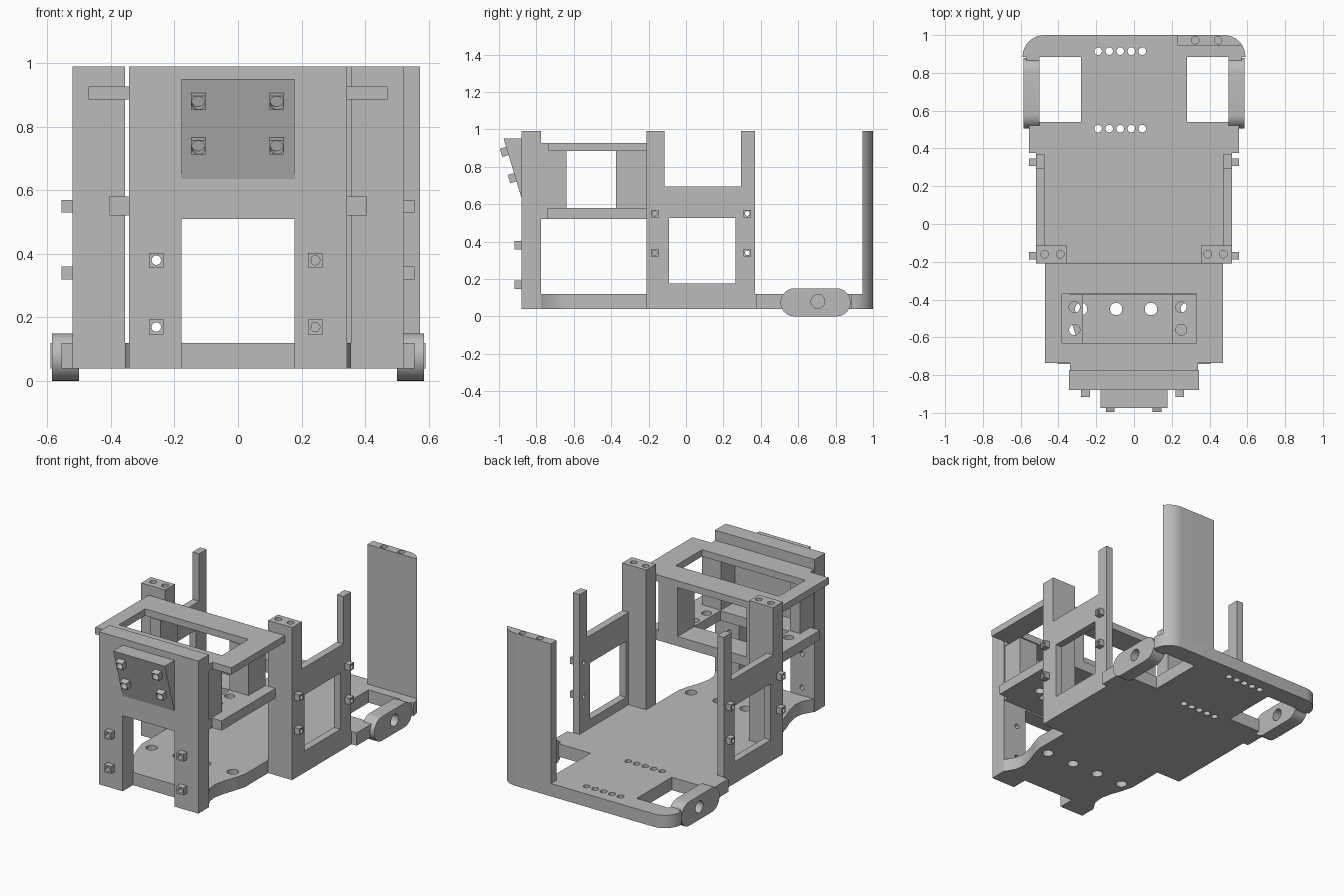
import bpy, bmesh, math
from mathutils import Matrix, Vector

if "Cube" in bpy.data.objects:
    bpy.data.objects.remove(bpy.data.objects["Cube"])

grey = bpy.data.materials.new("plain grey")
grey.use_nodes = True
grey.diffuse_color = (0.5, 0.5, 0.5, 1)
grey.node_tree.nodes["Principled BSDF"].inputs["Base Color"].default_value = (0.5, 0.5, 0.5, 1)

# Sketch planes: local u, v and the extrusion direction
TOP = Matrix.Identity(3)
SIDE = Matrix(((0, 0, 1), (1, 0, 0), (0, 1, 0)))    # u=y, v=z, extrude x
FRONT = Matrix(((1, 0, 0), (0, 0, -1), (0, 1, 0)))  # u=x, v=z, extrude -y


def rect(u0, u1, v0, v1):
    return [(u0, v0), (u1, v0), (u1, v1), (u0, v1)]


def arc(cu, cv, r, a0, a1, n=8):
    angles = [math.radians(a0 + (a1 - a0) * i / n) for i in range(n + 1)]
    return [(cu + r * math.cos(a), cv + r * math.sin(a)) for a in angles]


def circle(cu, cv, r, n=20):
    return arc(cu, cv, r, 0, 360, n)[:-1]


def mirrored(half):
    return half + [(-u, v) for u, v in reversed(half)]


def slab(name, plane, outline, lo, hi, holes=(), origin=(0, 0, 0)):
    """Extrude a flat outline with holes from lo to hi along the plane normal."""
    curve = bpy.data.curves.new(name, 'CURVE')
    curve.dimensions = '2D'
    curve.fill_mode = 'BOTH'
    curve.extrude = (hi - lo) / 2
    for loop in [outline, *holes]:
        spline = curve.splines.new('POLY')
        spline.points.add(len(loop) - 1)
        spline.use_cyclic_u = True
        for point, (u, v) in zip(spline.points, loop):
            point.co = (u, v, 0, 1)
    temp = bpy.data.objects.new(name + " sketch", curve)
    bpy.context.collection.objects.link(temp)
    graph = bpy.context.evaluated_depsgraph_get()
    mesh = bpy.data.meshes.new_from_object(temp.evaluated_get(graph))
    bpy.data.objects.remove(temp)
    mesh.transform(Matrix.Translation((0, 0, (lo + hi) / 2)))
    mesh.transform(Matrix.Translation(origin) @ plane.to_4x4())
    bm = bmesh.new()
    bm.from_mesh(mesh)
    bmesh.ops.remove_doubles(bm, verts=bm.verts, dist=1e-5)
    bmesh.ops.recalc_face_normals(bm, faces=bm.faces)
    bm.to_mesh(mesh)
    bm.free()
    mesh.materials.clear()
    mesh.materials.append(grey)
    obj = bpy.data.objects.new(name, mesh)
    bpy.context.collection.objects.link(obj)
    bpy.ops.object.select_all(action='DESELECT')
    obj.select_set(True)
    bpy.context.view_layer.objects.active = obj
    bpy.ops.object.shade_smooth_by_angle(angle=math.radians(30))
    return obj


def peg(name, plane, u, v, lo, hi, size, r, origin=(0, 0, 0)):
    h = size / 2
    return slab(name, plane, rect(u - h, u + h, v - h, v + h), lo, hi,
                [circle(u, v, r, 14)], origin)


def drilled_post(name, outline, holes):
    # Solid post with a top section carrying blind screw holes
    slab(name, TOP, outline, 0.04, 0.94)
    slab(name + "_top", TOP, outline, 0.94, 0.99, holes)


# Base plate: rounded rear bar, fork notches and waisted front
half_base = arc(0.475, 0.885, 0.115, 90, 0) + [
    (0.57, 0.885), (0.57, 0.84), (0.5, 0.84), (0.5, 0.885), (0.28, 0.885),
    (0.28, 0.54), (0.555, 0.54), (0.555, 0.375), (0.52, 0.375), (0.52, -0.21),
    (0.355, -0.21), (0.355, -0.44), (0.335, -0.51), (0.31, -0.58),
    (0.295, -0.65), (0.302, -0.71), (0.343, -0.78)]
base_holes = [circle(-0.19 + 0.0585 * i, y, 0.02) for i in range(5) for y in (0.505, 0.915)]
base_holes += [circle(x, -0.45, 0.033) for x in (-0.28, -0.095, 0.09, 0.28)]
slab("base_plate", TOP, mirrored(half_base), 0.04, 0.12, base_holes)

# Front panel: two legs joined by an upper wall
panel = mirrored([(0.178, 0.51), (0.178, 0.04), (0.343, 0.04), (0.343, 0.99)])
front_pegs = [(x, z) for x in (-0.257, 0.243) for z in (0.17, 0.38)]
slab("front_panel", FRONT, panel, 0.775, 0.88, [circle(x, z, 0.015) for x, z in front_pegs])
for x, z in front_pegs:
    peg("front_peg", FRONT, x, z, 0.88, 0.917, 0.046, 0.015)

# Sloped wedge with four tilted pegs
slab("front_wedge", SIDE, [(-0.975, 0.95), (-0.88, 0.95), (-0.88, 0.635)], -0.178, 0.178)
tilt = Matrix.Rotation(math.atan2(0.095, 0.315), 3, 'X') @ FRONT
for x in (-0.125, 0.122):
    for y, z in ((-0.953, 0.885), (-0.911, 0.745)):
        peg("wedge_peg", tilt, 0, 0, 0, 0.037, 0.046, 0.022, (x, y, z))

# Shelf and upper frame, each with a narrower tongue to the front panel
shelf = mirrored([(0.405, -0.21), (0.405, -0.74), (0.34, -0.74), (0.34, -0.78)])
shelf_holes = [circle(x, y, 0.029) for x in (-0.315, 0.25) for y in (-0.44, -0.56)]
slab("shelf", TOP, shelf, 0.52, 0.58, [rect(-0.27, 0.205, -0.63, -0.375)] + shelf_holes)
frame = mirrored([(0.47, -0.21), (0.47, -0.735), (0.34, -0.735), (0.34, -0.78)])
slab("upper_frame", TOP, frame, 0.885, 0.927, [rect(-0.38, 0.33, -0.63, -0.37)])
for x0, x1 in ((-0.34, -0.27), (0.205, 0.335)):
    for y0, y1 in ((-0.78, -0.638), (-0.375, -0.21)):
        slab("frame_support", TOP, rect(x0, x1, y0, y1), 0.58, 0.885)

# Columns, side walls, side pegs and forks on both sides
wall = [(-0.115, 0.12), (0.37, 0.12), (0.37, 0.99), (0.295, 0.99), (0.295, 0.695), (-0.115, 0.695)]
fork = arc(0.805, 0.075, 0.075, -90, 90, 14) + arc(0.58, 0.075, 0.075, 90, 270, 14)
for side, s in (("left", 1), ("right", -1)):
    def span(a, b):
        return sorted((a * s, b * s))
    drilled_post(side + "_column", rect(*span(0.355, 0.52), -0.21, -0.115),
                 [circle(s * x, -0.16, 0.02) for x in (0.39, 0.473)])
    slab(side + "_wall", SIDE, wall, *span(0.475, 0.52),
         [rect(-0.09, 0.265, 0.175, 0.525)] + [circle(0.328, z, 0.013) for z in (0.34, 0.55)])
    for y in (-0.168, 0.328):
        for z in (0.34, 0.55):
            peg(side + "_peg", SIDE, y, z, *span(0.52, 0.555), 0.04, 0.013)
    slab(side + "_fork", SIDE, fork, *span(0.5, 0.585), [circle(0.705, 0.08, 0.037, 24)])

# Tall rear plate following the rounded corner of the base
corner = [p for p in arc(0.475, 0.885, 0.115, 90, 0, 24) if p[1] > 0.945]
drilled_post("rear_plate", [(0.23, 0.945), (0.23, 1.0)] + corner + [(0.573, 0.945)],
             [circle(x, 0.973, 0.02) for x in (0.325, 0.445)])
